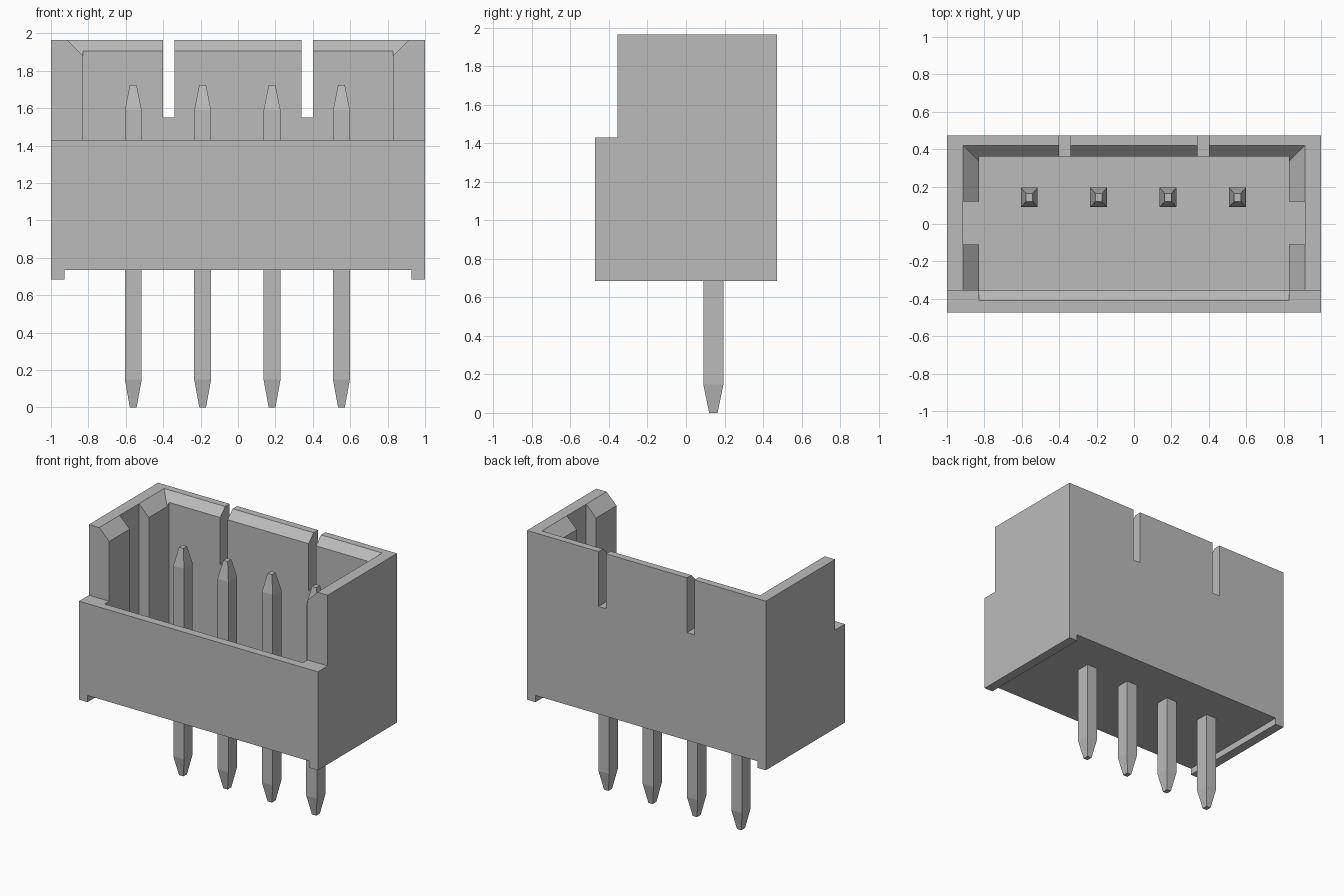
import bpy
import bmesh

cube = bpy.data.objects.get("Cube")
if cube:
    bpy.data.objects.remove(cube, do_unlink=True)

grey = bpy.data.materials.new("plain grey")
grey.use_nodes = True
COLOUR = (0.5, 0.5, 0.5, 1)
grey.diffuse_color = COLOUR
grey.node_tree.nodes["Principled BSDF"].inputs["Base Color"].default_value = COLOUR


def loft(name, rings):
    """Solid through a list of rings that share one point count."""
    bm = bmesh.new()
    loops = [[bm.verts.new(p) for p in ring] for ring in rings]
    bm.faces.new(loops[0])
    bm.faces.new(loops[-1])
    n = len(loops[0])
    for a, b in zip(loops, loops[1:]):
        for i in range(n):
            j = (i + 1) % n
            bm.faces.new((a[i], a[j], b[j], b[i]))
    bmesh.ops.recalc_face_normals(bm, faces=bm.faces)
    mesh = bpy.data.meshes.new(name)
    bm.to_mesh(mesh)
    bm.free()
    mesh.materials.append(grey)
    obj = bpy.data.objects.new(name, mesh)
    bpy.context.collection.objects.link(obj)
    return obj


def rect(x0, x1, y0, y1, z):
    return [(x0, y0, z), (x1, y0, z), (x1, y1, z), (x0, y1, z)]


def box(name, x0, x1, y0, y1, z0, z1):
    return loft(name, [rect(x0, x1, y0, y1, z) for z in (z0, z1)])


def side_prism(name, half, profile):
    """Extrude a (y, z) profile across the width."""
    return loft(name, [[(x, y, z) for y, z in profile] for x in (-half, half)])


def cut(body, cutter):
    cutter.hide_render = True
    mod = body.modifiers.new("cut", 'BOOLEAN')
    mod.operation = 'DIFFERENCE'
    mod.solver = 'EXACT'
    mod.object = cutter
    bpy.context.view_layer.objects.active = body
    bpy.ops.object.modifier_apply(modifier=mod.name)
    bpy.data.objects.remove(cutter, do_unlink=True)


BOTTOM, TOP, LIP, FLOOR = 0.685, 1.965, 1.43, 0.94
FRONT, STEP, BACK = -0.473, -0.355, 0.473

# Housing with a lower front wall
housing = side_prism("housing", 1, [
    (FRONT, BOTTOM), (BACK, BOTTOM), (BACK, TOP),
    (STEP, TOP), (STEP, LIP), (FRONT, LIP)])

# Cavity, and the wider groove between the side ribs
cut(housing, box("cavity", -0.83, 0.83, STEP, 0.36, FLOOR, 2.2))
cut(housing, box("side_groove", -0.913, 0.913, -0.11, 0.12, FLOOR, 2.2))

# Mitred lead-in chamfer on the ribs and back wall
cut(housing, loft("lead_in", [
    rect(-0.828, 0.828, -0.6, 0.335, 1.88),
    rect(-0.948, 0.948, -0.6, 0.455, 2.0)]))

# Chamfer inside the front wall
cut(housing, side_prism("front_chamfer", 0.83, [
    (-0.44, 1.46), (-0.29, 1.31), (-0.29, 1.46)]))

# Slots in the back wall
for side in (-1, 1):
    x = side * 0.37
    cut(housing, box("back_slot", x - 0.031, x + 0.031, 0.2, 0.6, 1.55, 2.2))

# Shallow recess underneath, leaving a foot at each end
cut(housing, box("underside", -0.928, 0.928, -0.6, 0.6, 0.5, 0.735))

# Contact pins, tapered at both ends
for i in range(4):
    x, y = -0.56 + 0.371 * i, 0.142
    rings = []
    for z, hx, hy in ((0, 0.018, 0.022), (0.148, 0.045, 0.052),
                      (1.59, 0.045, 0.052), (1.725, 0.018, 0.022)):
        rings.append(rect(x - hx, x + hx, y - hy, y + hy, z))
    loft(f"contact_pin_{i + 1}", rings)
